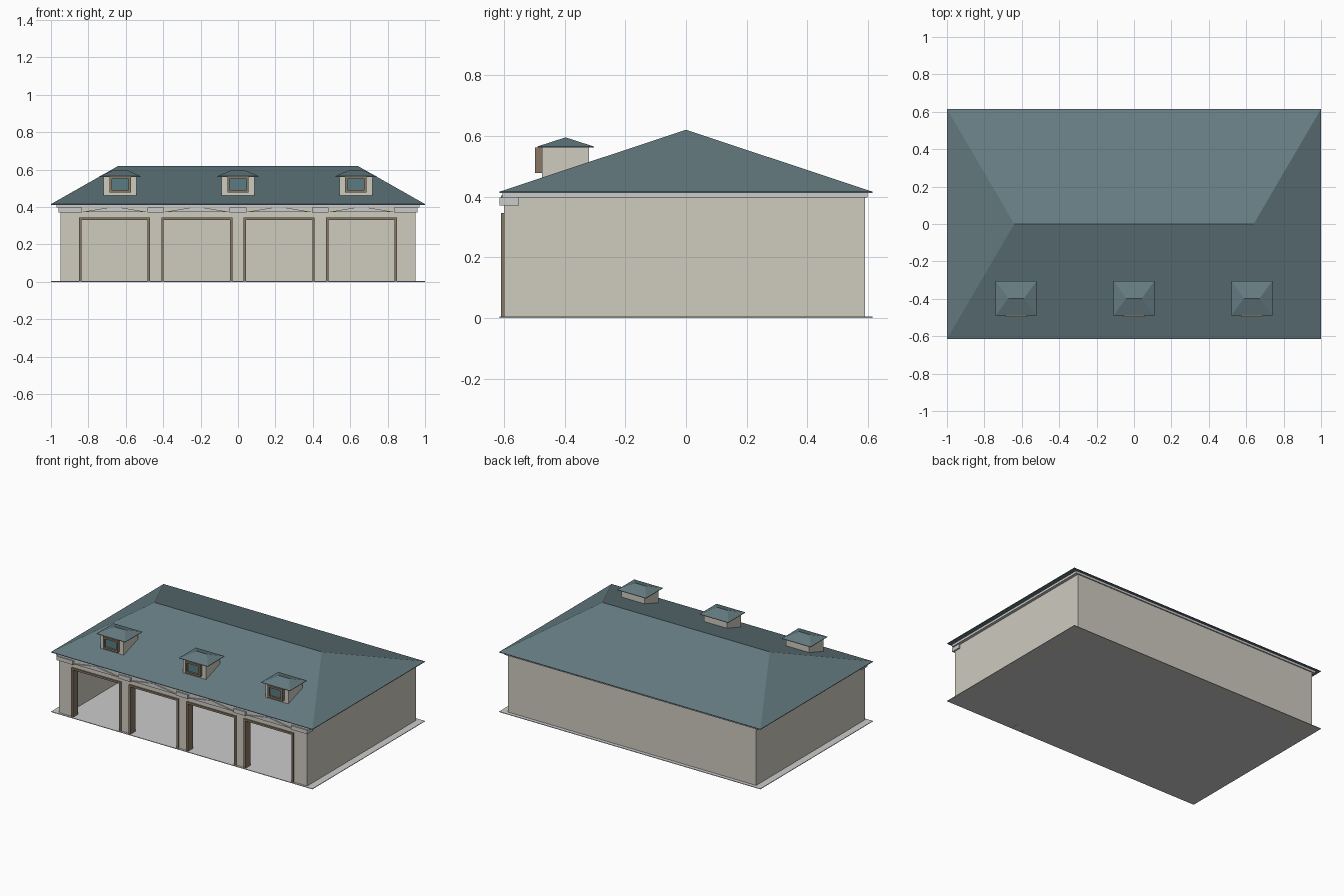
import bpy, bmesh

if "Cube" in bpy.data.objects:
    bpy.data.objects.remove(bpy.data.objects["Cube"])


def material(name, rgb):
    m = bpy.data.materials.new(name)
    m.diffuse_color = (*rgb, 1)
    m.use_nodes = True
    m.node_tree.nodes["Principled BSDF"].inputs["Base Color"].default_value = m.diffuse_color
    return m


WALL = material("cream_wall", (0.62, 0.60, 0.52))
ROOF = material("slate_roof", (0.13, 0.20, 0.22))
TRIM = material("brown_trim", (0.25, 0.19, 0.13))
GLASS = material("window_glass", (0.10, 0.20, 0.23))


def finish(name, bm, mat=None):
    bmesh.ops.recalc_face_normals(bm, faces=bm.faces)
    me = bpy.data.meshes.new(name)
    bm.to_mesh(me)
    bm.free()
    ob = bpy.data.objects.new(name, me)
    bpy.context.collection.objects.link(ob)
    if mat:
        me.materials.append(mat)
    return ob


def add_box(bm, x0, x1, y0, y1, z0, z1):
    r = bmesh.ops.create_cube(bm, size=1)
    for v in r["verts"]:
        v.co = ((x0 + x1) / 2 + v.co.x * (x1 - x0),
                (y0 + y1) / 2 + v.co.y * (y1 - y0),
                (z0 + z1) / 2 + v.co.z * (z1 - z0))


def boxes(name, dims, mat=None):
    bm = bmesh.new()
    for d in dims:
        add_box(bm, *d)
    return finish(name, bm, mat)


def prism(name, profile, y0, y1, mat=None):
    """Extrude an x-z outline along y."""
    bm = bmesh.new()
    face = bm.faces.new([bm.verts.new((x, y0, z)) for x, z in profile])
    r = bmesh.ops.extrude_face_region(bm, geom=[face])
    for v in r["geom"]:
        if isinstance(v, bmesh.types.BMVert):
            v.co.y = y1
    return finish(name, bm, mat)


def hip_roof(name, cx, cy, hx, hy, ridge, z0, lip, z1, mat):
    bm = bmesh.new()
    rings = []
    for z in (z0, z0 + lip):
        rings.append([bm.verts.new((cx + sx * hx, cy + sy * hy, z))
                      for sx, sy in ((-1, -1), (1, -1), (1, 1), (-1, 1))])
    low, (a, b, c, d) = rings
    l, r = (bm.verts.new((cx + s * ridge, cy, z1)) for s in (-1, 1))
    bm.faces.new(low)
    for i in range(4):
        j = (i + 1) % 4
        bm.faces.new((low[i], low[j], rings[1][j], rings[1][i]))
    for f in ((a, b, r, l), (b, c, r), (c, d, l, r), (d, a, l)):
        bm.faces.new(f)
    return finish(name, bm, mat)


BAYS = (-0.66, -0.22, 0.22, 0.66)
HALF, DOOR_H, T = 0.19, 0.345, 0.05
FRONT, BACK, SIDE = -0.60, 0.59, 0.95

# Floor slab
boxes("floor_slab", [(-1, 1, -0.615, 0.615, 0, 0.004)])

# Side and back walls
boxes("side_walls", [(s * SIDE - T * (s > 0), s * SIDE + T * (s < 0), FRONT, BACK, 0, 0.412)
                     for s in (-1, 1)], WALL)
boxes("back_wall", [(-SIDE + T, SIDE - T, BACK - T, BACK, 0, 0.412)], WALL)

# Front wall outline with four door notches
outline = [(-SIDE + T, 0.412), (-SIDE + T, 0.0)]
for x in BAYS:
    outline += [(x - HALF, 0), (x - HALF, DOOR_H), (x + HALF, DOOR_H), (x + HALF, 0)]
outline += [(SIDE - T, 0), (SIDE - T, 0.412)]
prism("front_wall", outline, FRONT, FRONT + T, WALL)

# Door frames and shallow pediments over each bay
w = 0.013
for i, x in enumerate(BAYS):
    prism(f"door_frame_{i}", [
        (x - HALF, 0), (x - HALF, DOOR_H), (x + HALF, DOOR_H), (x + HALF, 0),
        (x + HALF - w, 0), (x + HALF - w, DOOR_H - w),
        (x - HALF + w, DOOR_H - w), (x - HALF + w, 0)], -0.61, -0.555, TRIM)
    prism(f"pediment_{i}", [(x - 0.175, 0.374), (x + 0.175, 0.374), (x, 0.403)],
          -0.609, -0.59)

# Capital blocks on the piers
boxes("pier_capitals", [(a, b, -0.614, -0.55, 0.37, 0.397) for a, b in
                        ((-0.96, -0.835), (-0.485, -0.395), (-0.045, 0.045),
                         (0.395, 0.485), (0.835, 0.96))])

# Eave band below the roof
boxes("eave_band", [(-0.97, 0.97, -0.6045, -0.585, 0.397, 0.415),
                    (-0.97, 0.97, 0.58, 0.598, 0.397, 0.415),
                    (-0.97, -0.945, -0.585, 0.58, 0.397, 0.415),
                    (0.945, 0.97, -0.585, 0.58, 0.397, 0.415)])

# Main hip roof
hip_roof("main_roof", 0, 0, 1, 0.615, 0.64, 0.412, 0.004, 0.62, ROOF)

# Dormers with hip caps and framed windows
for i, x in enumerate((-0.63, 0, 0.63)):
    boxes(f"dormer_body_{i}", [(x - 0.088, x + 0.088, -0.475, -0.32, 0.44, 0.565)], WALL)
    hip_roof(f"dormer_roof_{i}", x, -0.397, 0.11, 0.093, 0.042, 0.562, 0.003, 0.595, ROOF)
    boxes(f"window_frame_{i}", [
        (x - 0.057, x - 0.045, -0.497, -0.475, 0.478, 0.561),
        (x + 0.045, x + 0.057, -0.497, -0.475, 0.478, 0.561),
        (x - 0.045, x + 0.045, -0.497, -0.475, 0.478, 0.49),
        (x - 0.045, x + 0.045, -0.497, -0.475, 0.549, 0.561)], TRIM)
    boxes(f"window_glass_{i}", [(x - 0.045, x + 0.045, -0.484, -0.476, 0.49, 0.549)], GLASS)
